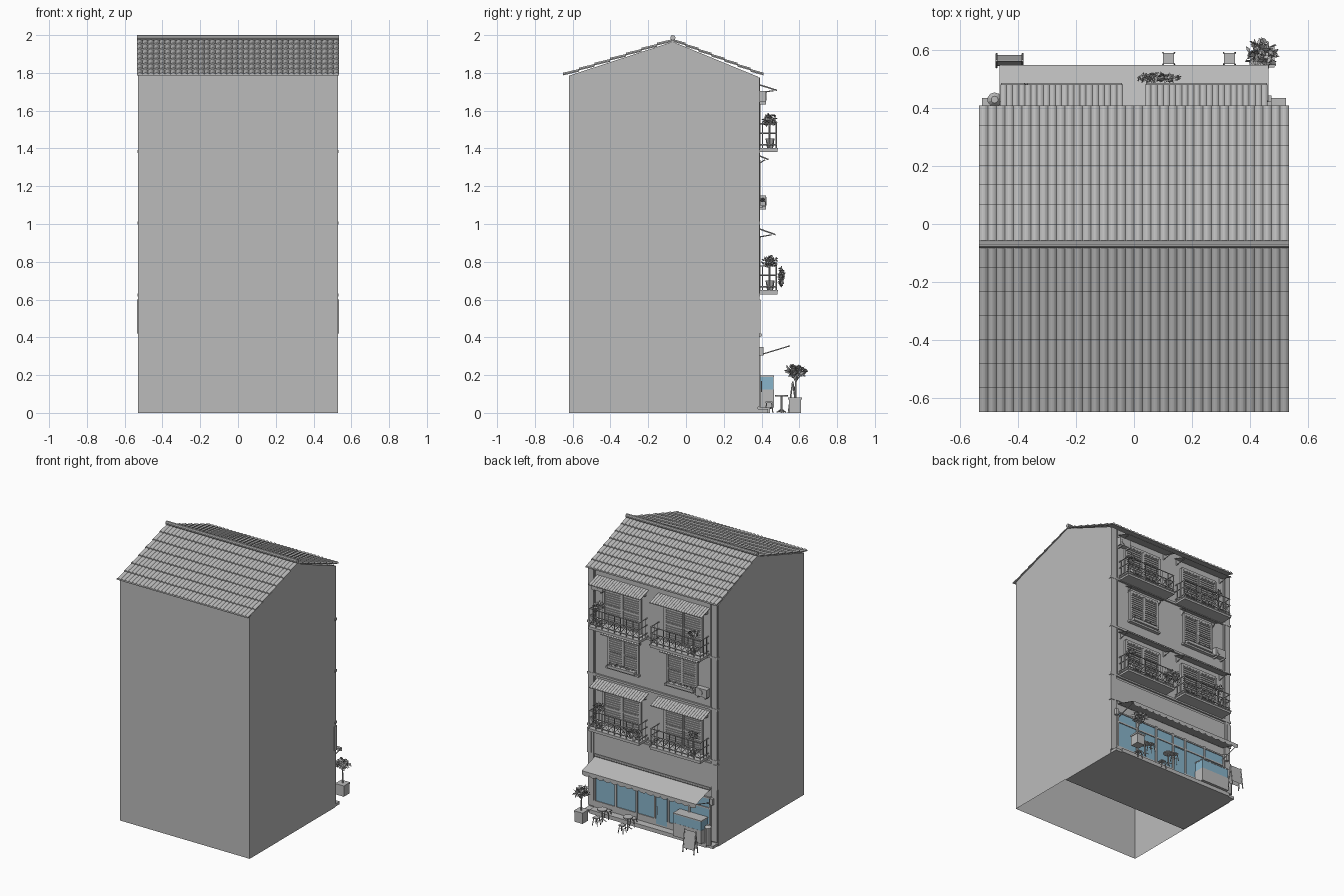
import bpy, bmesh, math, random
from mathutils import Vector, Matrix

if "Cube" in bpy.data.objects:
    bpy.data.objects.remove(bpy.data.objects["Cube"])
random.seed(4)

def material(name, c):
    m = bpy.data.materials.new(name)
    m.diffuse_color = (*c, 1)
    m.use_nodes = True
    m.node_tree.nodes["Principled BSDF"].inputs["Base Color"].default_value = m.diffuse_color
    return m
GREY = material("plaster grey", (0.5, 0.5, 0.5))
BLUE = material("glass blue", (0.25, 0.46, 0.6))
parts = {}

def part(name, mat=GREY):
    if name not in parts:
        parts[name] = (bmesh.new(), mat)
    return parts[name][0]

def box(name, x0, x1, y0, y1, z0, z1, mat=GREY):
    m = Matrix.Translation(((x0+x1)/2, (y0+y1)/2, (z0+z1)/2)) @ Matrix.Diagonal((x1-x0, y1-y0, z1-z0, 1))
    bmesh.ops.create_cube(part(name, mat), size=1, matrix=m)

def rod(name, a, b, r, r2=None, n=6):
    a, b = Vector(a), Vector(b)
    d = b - a
    m = Matrix.Translation((a+b)/2) @ d.to_track_quat('Z', 'Y').to_matrix().to_4x4()
    bmesh.ops.create_cone(part(name), cap_ends=True, segments=n, radius1=r,
                          radius2=r if r2 is None else r2, depth=d.length, matrix=m)

def corrugated(name, x0, x1, a, b, period, amp, thick):
    """Ribbed sheet running from (y, z) point a down to b."""
    bm = part(name)
    steps = round((x1-x0)/period)*6
    prev = None
    for i in range(steps+1):
        x = x0 + (x1-x0)*i/steps
        h = amp*abs(math.sin(math.pi*i/6))
        ring = [bm.verts.new((x, y, z)) for y, z in
                ((a[0], a[1]+h), (b[0], b[1]+h), (b[0], b[1]-thick), (a[0], a[1]-thick))]
        if prev:
            for k in range(4):
                bm.faces.new((prev[k], prev[(k+1) % 4], ring[(k+1) % 4], ring[k]))
        if i in (0, steps):
            bm.faces.new(ring)
        prev = ring

def foliage(name, c, r, count, size):
    bm = part(name)
    for _ in range(count):
        d = Vector([random.gauss(0, 1) for _ in range(3)]).normalized()*random.uniform(.35, .9)
        p = Vector([c[k]+d[k]*r[k] for k in range(3)])
        u = Vector([random.gauss(0, 1) for _ in range(3)]).normalized()
        v = u.orthogonal().normalized()
        bm.faces.new([bm.verts.new(p+q*size) for q in (u, v*.5, -u, -v*.5)])

# Main body: shell with gables, open underneath
bm = part("building_shell")
prof = [(-.62, 0), (-.62, 1.785), (-.07, 1.965), (.38, 1.78), (.38, 0)]
L = [bm.verts.new((-.53, y, z)) for y, z in prof]
R = [bm.verts.new((.53, y, z)) for y, z in prof]
bm.faces.new(L)
bm.faces.new(R[::-1])
for i in range(4):
    bm.faces.new((L[i], L[i+1], R[i+1], R[i]))

# Tiled roof in overlapping courses, with ridge and eave strips
for eave, zl in ((-.65, 1.79), (.41, 1.79)):
    n = 7
    for k in range(n):
        y0, y1 = (-.07+(eave+.07)*t/n for t in (k, k+1))
        z0, z1 = (1.975+(zl-1.975)*t/n for t in (k, k+1))
        corrugated("roof_tiles", -.535, .535, (y0, z0-.004), (y1, z1+.003), .0297, .008, .006)
rod("ridge_cap", (-.535, -.07, 1.986), (.535, -.07, 1.986), .014, n=10)

# Shop floor, doorstep, plinth
box("shop_floor", -.525, .525, -.1, .385, 0, .008)
box("plinth", -.525, .525, .38, .435, 0, .02)
box("door_step", -.475, .475, .38, .445, 0, .028)

# Facade trim: floor bands, corner pilasters, fascia, corner boxes
for z in (.625, 1.005, 1.385):
    box("floor_bands", -.533, .533, .37, .392, z-.008, z+.008)
for s in (-1, 1):
    box("pilasters", s*.505-.022, s*.505+.022, .375, .39, .03, 1.775)
    box("corner_boxes", s*.517-.017, s*.517+.017, .365, .394, .42, .6)
    box("wall_lamps", s*.49-.012, s*.49+.012, .385, .41, .305, .35)
    rod("downpipes", (s*.475, .388, .62), (s*.475, .388, 1.775), .005)
box("fascia_panel", -.48, .48, .375, .387, .43, .6)

# Shop front: glass, frames, door
box("shop_glass", -.465, .465, .38, .386, .07, .34, BLUE)
box("shop_stall_riser", -.48, .48, .38, .392, .02, .075)
for x in (-.47, -.3, -.13, -.02, .13, .3, .47):
    box("shop_frame", x-.007, x+.007, .38, .394, .03, .35)
for z in (.265, .34):
    box("shop_frame", -.47, .47, .38, .392, z-.005, z+.005)
box("shop_door_glass", -.12, -.03, .386, .394, .04, .25, BLUE)
rod("door_handle", (-.045, .4, .11), (-.045, .4, .17), .003)

# Display case with glass top section
box("display_case", -.45, -.22, .385, .465, .028, .125)
box("display_case_glass", -.448, -.222, .387, .464, .125, .19, BLUE)
box("display_case_top", -.45, -.22, .385, .466, .19, .198)
rod("bin", (-.482, .43, .02), (-.482, .43, .15), .022, n=10)
rod("bin_lid", (-.482, .43, .15), (-.482, .43, .165), .025, .012, n=10)

# Shop awning with scalloped valance and arms
bm = part("shop_awning")
for dz in (0, -.005):
    bm.faces.new([bm.verts.new(p) for p in ((-.465, .383, .41+dz), (-.465, .55, .358+dz),
                                            (.465, .55, .358+dz), (.465, .383, .41+dz))])
bm = part("awning_valance")
w = .93/16
for i in range(16):
    x = -.465+i*w
    arc = [(x+w/2-w/2*math.cos(math.pi*t/6), .338-.014*math.sin(math.pi*t/6)) for t in range(7)]
    bm.faces.new([bm.verts.new((px, .55, pz)) for px, pz in [(x+w, .358), (x, .358)]+arc])
for x in (-.46, .46):
    rod("awning_arms", (x, .385, .305), (x, .55, .355), .003)
rod("awning_roller", (-.47, .392, .412), (.47, .392, .412), .01, n=8)

def canopy(name, xc, half, z, y1, drop):
    corrugated(name, xc-half, xc+half, (.382, z), (y1, z-drop), .021, .005, .003)
    for s in (-1, 1):
        x = xc+s*(half-.02)
        rod(name+"_brackets", (x, .382, z-.045), (x, y1-.02, z-drop), .003)
        rod(name+"_brackets", (x, .382, z-.045), (x, .382, z), .003)

def shutter(xc, half, z0, z1):
    for s in (-1, 1):
        box("shutter_frames", xc+s*half-.005, xc+s*half+.005, .38, .394, z0, z1)
    for z in (z0, (z0+z1)/2, z1):
        box("shutter_frames", xc-half, xc+half, .38, .394, z-.005, z+.005)
    n = int((z1-z0)/.016)
    for i in range(n):
        z = z0+(z1-z0)*(i+.5)/n
        box("shutter_slats", xc-half, xc+half, .38, .39, z-.005, z+.004)

def opening(xc, half, z0, z1):
    box("opening_panels", xc-half, xc+half, .38, .384, z0, z1)
    for s in (-1, 1):
        shutter(xc+s*half*.5, half*.46, z0+.01, z1-.01)
        box("opening_frames", xc+s*half-.008, xc+s*half+.008, .38, .395, z0, z1)
    box("opening_frames", xc-half, xc+half, .38, .395, z1-.008, z1+.008)

def pot_plant(x, y, z):
    rod("balcony_pots", (x, y, z), (x, y, z+.05), .016, .024, 8)
    rod("balcony_stems", (x, y, z+.04), (x, y, z+.14), .003)
    foliage("balcony_leaves", (x, y, z+.15), (.045, .045, .036), 60, .012)

def balcony(xc, zs):
    x0, x1, yf, top = xc-.205, xc+.205, .478, zs+.15
    box("balcony_slabs", x0, x1, .38, .485, zs, zs+.022)
    box("balcony_slab_lips", x0-.004, x1+.004, .38, .488, zs+.014, zs+.022)
    for z in (zs+.04, zs+.1, top):
        rod("balcony_rails", (x0, yf, z), (x1, yf, z), .0035)
        for x in (x0+.004, x1-.004):
            rod("balcony_rails", (x, .382, z), (x, yf, z), .0035)
    n = 8
    for i in range(n+1):
        x = x0+.004+(x1-x0-.008)*i/n
        rod("balcony_bars", (x, yf, zs+.02), (x, yf, top), .003)
        if i < n:
            xn = x+(x1-x0-.008)/n
            rod("balcony_crosses", (x, yf, zs+.04), (xn, yf, zs+.1), .0022, n=4)
            rod("balcony_crosses", (x, yf, zs+.1), (xn, yf, zs+.04), .0022, n=4)
    for x in (x0+.004, x1-.004):
        for y in (.405, .44):
            rod("balcony_bars", (x, y, zs+.02), (x, y, top), .003)

# Balcony floors
for zs, zc, yc in ((.628, .975, .473), (1.38, 1.738, .483)):
    for xc in (-.25, .25):
        balcony(xc, zs)
        opening(xc, .15, zs+.022, zs+.3)
        canopy("balcony_canopy", xc, .212, zc, yc, .032)
    pot_plant(.4, .445, zs+.022)
    pot_plant(-.37, .445, zs+.022)
foliage("hanging_vine", (.08, .505, .72), (.09, .018, .068), 130, .012)

# Window floor with sills, flower boxes
for xc in (-.24, .24):
    opening(xc, .12, 1.1, 1.33)
    canopy("window_canopy", xc, .155, 1.362, .438, .022)
    box("window_sills", xc-.135, xc+.135, .38, .405, 1.085, 1.098)
    box("flower_boxes", xc-.11, xc+.11, .39, .42, 1.098, 1.118)
    for i in range(5):
        foliage("flower_leaves", (xc-.09+.045*i, .405, 1.125), (.018, .014, .016), 10, .007)

# Air conditioners
for x, z in ((-.42, 1.09), (.43, 1.645)):
    box("air_conditioners", x-.045, x+.045, .385, .423, z, z+.06)
    rod("air_conditioner_fans", (x+.012, .42, z+.03), (x+.012, .427, z+.03), .022, n=12)
    for s in (-.03, .03):
        box("air_conditioner_brackets", x+s-.004, x+s+.004, .38, .423, z-.012, z)

# Tables and stools outside, table feet inside
def table(x, y, z0, h):
    rod("tables", (x, y, z0+h-.008), (x, y, z0+h), .034, n=12)
    rod("table_legs", (x, y, z0), (x, y, z0+h), .005)
    for a in range(4):
        d = Vector((math.cos(a*math.pi/2+.5), math.sin(a*math.pi/2+.5), 0))*.028
        rod("table_legs", (x, y, z0+.02), (x+d.x, y+d.y, z0+.003), .003)

def stool(x, y):
    box("stool_seats", x-.019, x+.019, y-.019, y+.019, .053, .06)
    for sx in (-1, 1):
        for sy in (-1, 1):
            rod("stool_legs", (x+sx*.02, y+sy*.02, 0), (x+sx*.013, y+sy*.013, .055), .003)
    rod("stool_legs", (x-.017, y, .025), (x+.017, y, .025), .002)

for x in (.12, .33):
    table(x, .505, 0, .095)
    stool(x, .44)
    stool(x, .572)
for x in (.275, .14, -.095, -.21):
    table(x, .18, -.0, .09)

# A-frame sign board
bm = part("sign_board")
for y in (.542, .588):
    rod("sign_legs", (-.475, y, 0), (-.475, .565, .165), .004)
    rod("sign_legs", (-.385, y, 0), (-.385, .565, .165), .004)
    f = lambda z: y+(.565-y)*z/.165
    bm.faces.new([bm.verts.new(p) for p in ((-.475, f(.03), .03), (-.385, f(.03), .03),
                                            (-.385, f(.16), .16), (-.475, f(.16), .16))])

# Potted tree
box("tree_planter", .418, .482, .545, .61, 0, .075)
box("tree_planter_rim", .414, .486, .541, .614, .07, .082)
rod("tree_trunk", (.45, .578, .08), (.445, .583, .2), .006, .004)
for d in ((.03, .02), (-.03, .01), (.01, -.035), (-.01, .035)):
    rod("tree_branches", (.446, .582, .165), (.443+d[0], .585+d[1], .22), .003, .002)
foliage("tree_leaves", (.442, .585, .222), (.06, .062, .042), 150, .016)

# Turn collected parts into objects
for name, (bm, mat) in parts.items():
    bmesh.ops.recalc_face_normals(bm, faces=bm.faces[:])
    me = bpy.data.meshes.new(name)
    bm.to_mesh(me)
    bm.free()
    me.materials.append(mat)
    bpy.context.collection.objects.link(bpy.data.objects.new(name, me))
